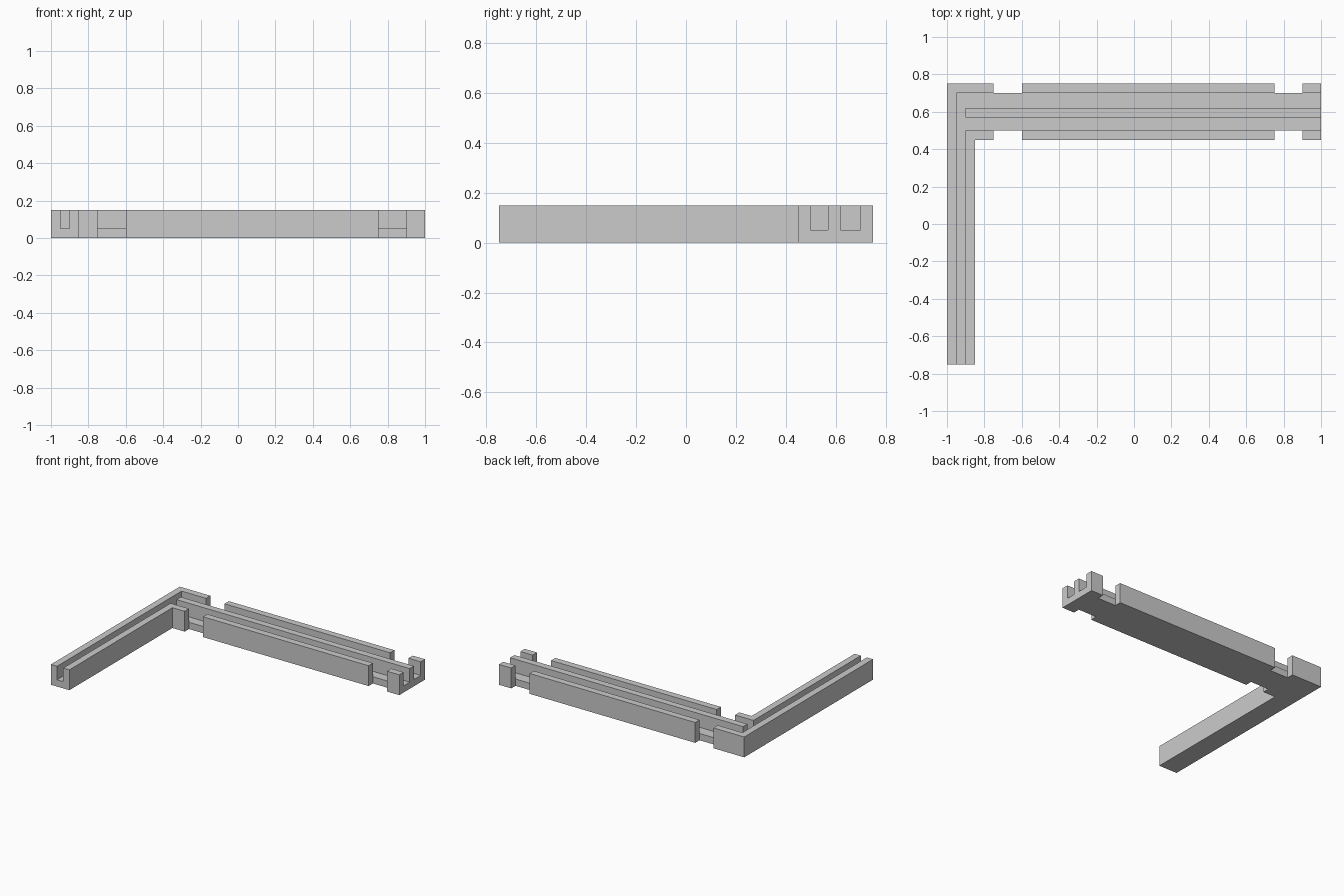
import bpy, bmesh
from mathutils import Vector

cube = bpy.data.objects.get("Cube")
if cube:
    bpy.data.objects.remove(cube)

FLOOR, TOP = 0.05, 0.15

# Plan grid lines
XS = [-1, -0.95, -0.9, -0.85, -0.75, -0.6, 0.75, 0.9, 1]
YS = [-0.75, 0.45, 0.5, 0.57, 0.62, 0.7, 0.75]

# Wall rectangles in plan: x0, x1, y0, y1
WALLS = [
    (-1, -0.95, -0.75, 0.75),       # outer wall of the leg
    (-0.9, -0.85, -0.75, 0.5),      # inner wall of the leg
    (-0.9, 1, 0.57, 0.62),          # middle divider
]
for x0, x1 in ((-1, -0.75), (-0.6, 0.75), (0.9, 1)):
    WALLS.append((x0, x1, 0.7, 0.75))               # back wall pieces
    WALLS.append((max(x0, -0.9), x1, 0.45, 0.5))    # front wall pieces

# Channel floors in plan
FLOORS = [(-1, -0.85, -0.75, 0.75), (-1, 1, 0.5, 0.7)]


def inside(x, y, rects):
    return any(a < x < b and c < y < d for a, b, c, d in rects)


def raise_faces(bm, faces, height):
    """Extrude faces straight up and return the new top faces."""
    geom = bmesh.ops.extrude_face_region(bm, geom=faces)["geom"]
    verts = [v for v in geom if isinstance(v, bmesh.types.BMVert)]
    bmesh.ops.translate(bm, verts=verts, vec=Vector((0, 0, height)))
    return [f for f in geom if isinstance(f, bmesh.types.BMFace)]


# Flat footprint of floors and walls
bm = bmesh.new()
for x0, x1 in zip(XS, XS[1:]):
    for y0, y1 in zip(YS, YS[1:]):
        if inside((x0 + x1) / 2, (y0 + y1) / 2, WALLS + FLOORS):
            corners = ((x0, y0), (x1, y0), (x1, y1), (x0, y1))
            bm.faces.new([bm.verts.new((x, y, 0)) for x, y in corners])
bmesh.ops.remove_doubles(bm, verts=bm.verts[:], dist=0.001)

# Raise the floor slab, then the walls on it
top = raise_faces(bm, bm.faces[:], FLOOR)
walls = [f for f in top if inside(*f.calc_center_median().xy, WALLS)]
raise_faces(bm, walls, TOP - FLOOR)

# Merge coplanar faces into clean panels
bmesh.ops.recalc_face_normals(bm, faces=bm.faces[:])
bmesh.ops.dissolve_limit(bm, angle_limit=0.01, verts=bm.verts[:], edges=bm.edges[:])

mesh = bpy.data.meshes.new("channel_frame")
bm.to_mesh(mesh)
bm.free()
frame = bpy.data.objects.new("channel_frame", mesh)
bpy.context.collection.objects.link(frame)

# Plain grey finish
grey = bpy.data.materials.new("plain grey")
grey.use_nodes = True
color = (0.6, 0.6, 0.6, 1)
grey.diffuse_color = color
grey.node_tree.nodes["Principled BSDF"].inputs["Base Color"].default_value = color
mesh.materials.append(grey)
